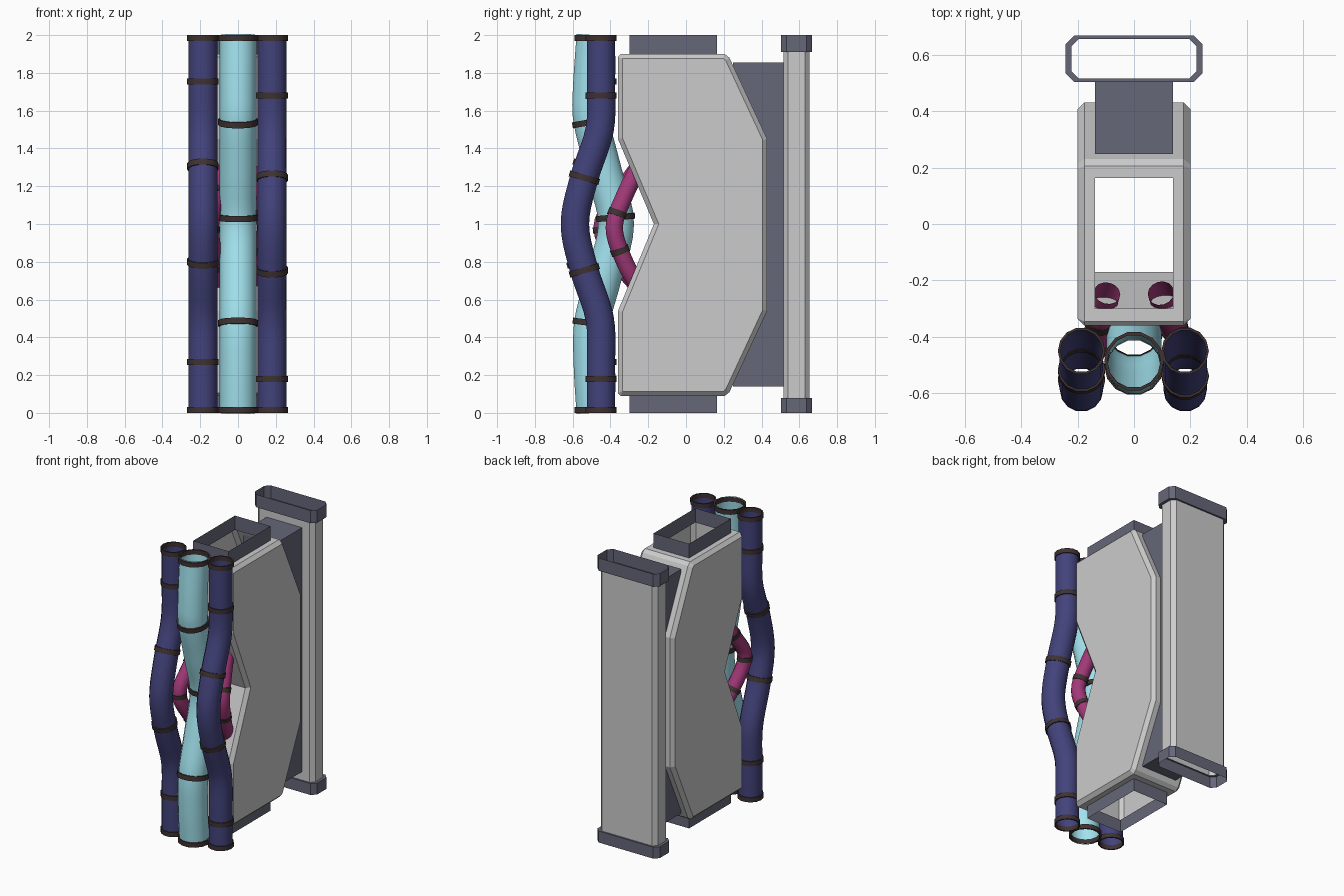
import bpy, bmesh, math
from mathutils import Vector

if "Cube" in bpy.data.objects:
    bpy.data.objects.remove(bpy.data.objects["Cube"])


def material(name, rgb):
    m = bpy.data.materials.new(name)
    m.diffuse_color = (*rgb, 1)
    m.use_nodes = True
    m.node_tree.nodes["Principled BSDF"].inputs["Base Color"].default_value = m.diffuse_color
    return m


NAVY = material("navy", (0.055, 0.055, 0.2))
CYAN = material("cyan", (0.36, 0.76, 0.85))
MAGENTA = material("magenta", (0.36, 0.04, 0.19))
RUBBER = material("dark_rubber", (0.05, 0.032, 0.032))
STEEL = material("dark_steel", (0.13, 0.135, 0.19))


def finish(name, bm, mat=None, smooth=False):
    bmesh.ops.recalc_face_normals(bm, faces=bm.faces)
    me = bpy.data.meshes.new(name)
    bm.to_mesh(me)
    bm.free()
    ob = bpy.data.objects.new(name, me)
    bpy.context.collection.objects.link(ob)
    if mat:
        me.materials.append(mat)
    if smooth:
        bpy.ops.object.select_all(action='DESELECT')
        ob.select_set(True)
        bpy.context.view_layer.objects.active = ob
        bpy.ops.object.shade_smooth_by_angle(angle=math.radians(40))
    return ob


def loft(bm, rings, closed=False):
    """Skin equal-length point rings with quads, ends left open."""
    vs = [[bm.verts.new(p) for p in r] for r in rings]
    n = len(vs[0])
    pairs = list(zip(vs, vs[1:])) + ([(vs[-1], vs[0])] if closed else [])
    for a, b in pairs:
        for i in range(n):
            j = (i + 1) % n
            bm.faces.new((a[i], a[j], b[j], b[i]))


def rect(x, y0, y1, z, c=0.0):
    """Rectangle at height z, with corners chamfered by c if given."""
    if not c:
        return [(-x, y0, z), (x, y0, z), (x, y1, z), (-x, y1, z)]
    return [(-x + c, y0, z), (x - c, y0, z), (x, y0 + c, z), (x, y1 - c, z),
            (x - c, y1, z), (-x + c, y1, z), (-x, y1 - c, z), (-x, y0 + c, z)]


def smooth_path(points, steps=5):
    p = [Vector(q) for q in points]
    p = [2 * p[0] - p[1]] + p + [2 * p[-1] - p[-2]]
    out = []
    for a, b, c, d in zip(p, p[1:], p[2:], p[3:]):
        for s in range(steps):
            t = s / steps
            out.append(0.5 * (2 * b + (c - a) * t + (2 * a - 5 * b + 4 * c - d) * t * t
                              + (3 * b - a - 3 * c + d) * t ** 3))
    return out + [p[-2]]


def circle(centre, tangent, r, n=14):
    u = (Vector((1, 0, 0)) - tangent * tangent.x).normalized()
    v = tangent.cross(u)
    return [centre + r * (math.cos(k * math.tau / n) * u + math.sin(k * math.tau / n) * v)
            for k in range(n)]


def hose(name, points, r, mat, clamps):
    """Open tube along a path running upwards, with clamp rings at given heights."""
    path = smooth_path(points)
    last = len(path) - 1
    tang = [(path[min(i + 1, last)] - path[max(i - 1, 0)]).normalized() for i in range(last + 1)]
    bm = bmesh.new()
    loft(bm, [circle(c, t, r) for c, t in zip(path, tang)])
    finish(name, bm, mat, True)
    bm = bmesh.new()
    for z in clamps:
        i = next(k for k in range(last) if path[k + 1].z >= z)
        f = (z - path[i].z) / (path[i + 1].z - path[i].z)
        c = path[i].lerp(path[i + 1], f)
        t = tang[i].lerp(tang[i + 1], f).normalized()
        if z < 0.05 or z > 1.95:
            t = Vector((0, 0, 1))
        h = t * 0.016
        loft(bm, [circle(c - h, t, r * 0.97), circle(c - h, t, r * 1.09),
                  circle(c + h, t, r * 1.09), circle(c + h, t, r * 0.97)], True)
    finish(name + "_clamps", bm, RUBBER, True)


# Main housing: notched prism with chamfered sides
half = [(-0.17, 1.0), (-0.36, 1.45), (-0.36, 1.885), (-0.345, 1.9),
        (0.205, 1.9), (0.23, 1.88), (0.43, 1.45)]
profile = half + [(y, 1.99 - z) for y, z in reversed(half[1:])]
bm = bmesh.new()
loft(bm, [[(x, y, z) for y, z in profile] for x in (-0.2, 0.2)])
bm.verts.ensure_lookup_table()
n = len(profile)
caps = [bm.faces.new(bm.verts[:n]), bm.faces.new(bm.verts[n:])]
bmesh.ops.recalc_face_normals(bm, faces=bm.faces)
bmesh.ops.bevel(bm, geom=[e for f in caps for e in f.edges], offset=0.024,
                segments=1, affect='EDGES', profile=0.5)
# Rectangular openings in its top and bottom
bm.normal_update()
ends = [f for f in bm.faces if abs(f.normal.z) > 0.99]
bmesh.ops.inset_individual(bm, faces=ends, thickness=0.03)
for f in ends:
    for v in f.verts:
        v.co.x = math.copysign(0.138, v.co.x)
        v.co.y = -0.30 if v.co.y < -0.07 else 0.163
bmesh.ops.delete(bm, geom=ends, context='FACES')
finish("housing", bm)

# Open collars on the housing
for name, z0, z1 in (("housing_top_collar", 1.9, 2.0), ("housing_bottom_collar", 0.0, 0.09)):
    bm = bmesh.new()
    loft(bm, [rect(0.138, -0.30, 0.163, z) for z in (z0, z1)])
    finish(name, bm, STEEL)

# Spine joining the housing to the rear duct
bm = bmesh.new()
loft(bm, [rect(0.138, 0.25, 0.516, z) for z in (0.14, 1.855)])
bmesh.ops.holes_fill(bm, edges=bm.edges)
finish("spine", bm, STEEL)

# Rear duct with a wider collar at each end
bm = bmesh.new()
loft(bm, [rect(0.222, 0.515, 0.655, z, 0.026) for z in (0.08, 1.91)])
finish("rear_duct", bm)
for name, z0, z1 in (("duct_top_collar", 1.91, 2.0), ("duct_bottom_collar", 0.08, 0.0)):
    bm = bmesh.new()
    loft(bm, [rect(0.222, 0.515, 0.655, z0, 0.026), rect(0.242, 0.503, 0.667, z0, 0.03),
              rect(0.242, 0.503, 0.667, z1, 0.03)])
    finish(name, bm, STEEL)

# Outer hoses bowing forwards
bow = [(-0.45, 0), (-0.45, 0.25), (-0.457, 0.5), (-0.54, 0.76), (-0.588, 1.0),
       (-0.54, 1.24), (-0.457, 1.5), (-0.45, 1.75), (-0.45, 2.0)]
for name, x, clamps in (("left_hose", -0.186, (0.016, 0.27, 0.80, 1.305, 1.755, 1.984)),
                        ("right_hose", 0.181, (0.016, 0.18, 0.755, 1.245, 1.68, 1.984))):
    hose(name, [(x, y, z) for y, z in bow], 0.077, NAVY, clamps)

# Middle hose dipping back into the notch
dip = [(-0.485, 0), (-0.5, 0.25), (-0.497, 0.48), (-0.435, 0.72), (-0.37, 1.0),
       (-0.435, 1.28), (-0.5, 1.54), (-0.505, 1.7), (-0.485, 2.0)]
hose("middle_hose", [(0, y, z) for y, z in dip], 0.097, CYAN, (0.016, 0.475, 1.035, 1.54, 1.984))

# Short looped hoses plugged into the notch
for name, s, y, clamps in (("left_loop_hose", -1, -0.445, (0.78, 0.97, 1.17)),
                           ("right_loop_hose", 1, -0.38, (0.86, 1.055))):
    hose(name, [(s * 0.095, -0.245, 0.66), (s * 0.125, (y - 0.27) / 2, 0.8), (s * 0.147, y, 0.98),
                (s * 0.125, (y - 0.27) / 2, 1.15), (s * 0.095, -0.245, 1.31)],
         0.047, MAGENTA, clamps)
